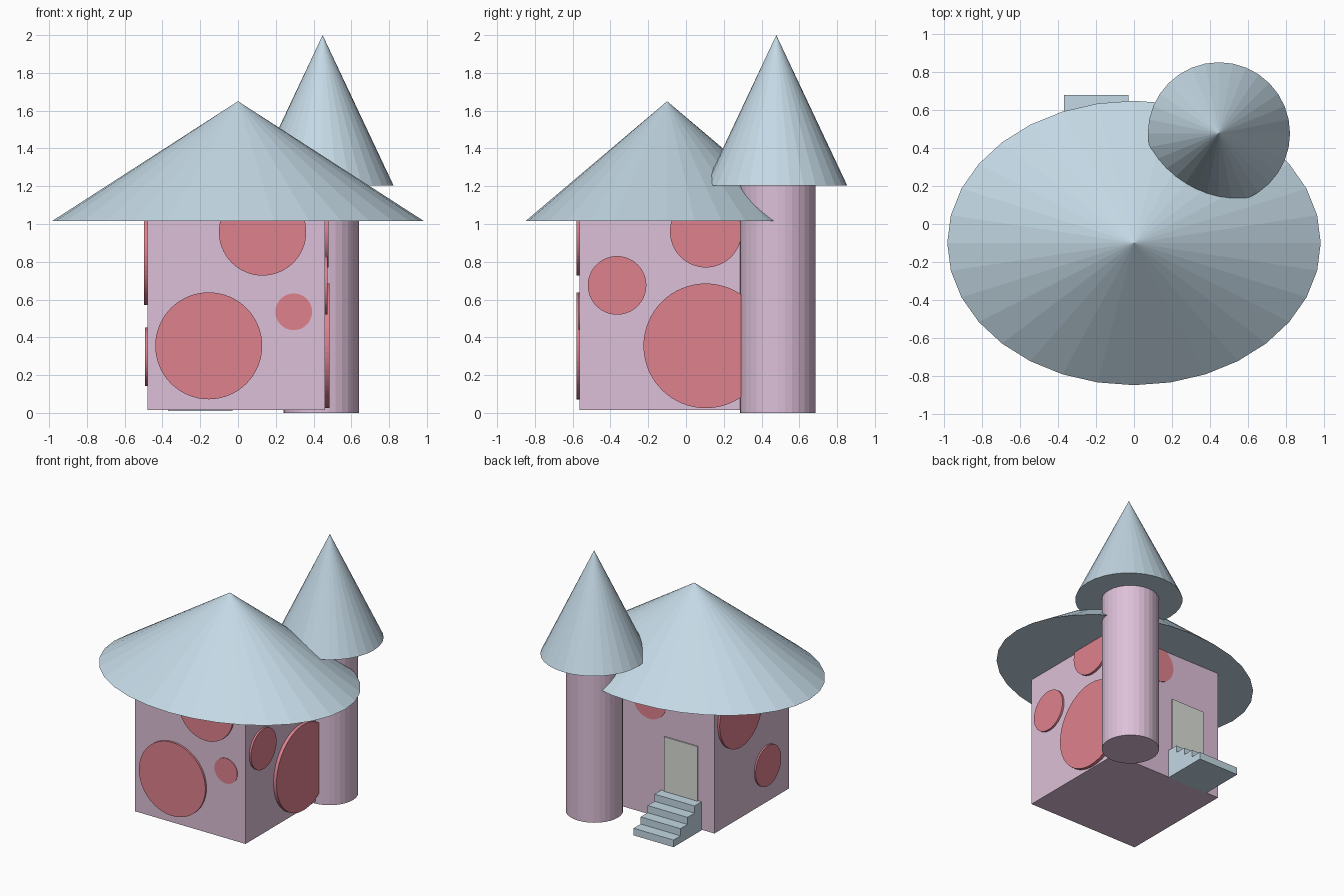
import bpy
import bmesh
from math import pi
from mathutils import Matrix, Vector

cube = bpy.data.objects.get("Cube")
if cube:
    bpy.data.objects.remove(cube, do_unlink=True)


def material(name, rgb):
    mat = bpy.data.materials.new(name)
    mat.use_nodes = True
    mat.diffuse_color = (*rgb, 1)
    mat.node_tree.nodes["Principled BSDF"].inputs["Base Color"].default_value = (*rgb, 1)
    return mat


PINK = material("wall pink", (0.73, 0.53, 0.69))
RED = material("spot red", (0.73, 0.22, 0.27))
BLUE = material("roof blue", (0.55, 0.69, 0.78))
GREY = material("door grey", (0.71, 0.73, 0.69))


def finish(name, bm, mat):
    bmesh.ops.recalc_face_normals(bm, faces=bm.faces)
    mesh = bpy.data.meshes.new(name)
    bm.to_mesh(mesh)
    bm.free()
    mesh.materials.append(mat)
    obj = bpy.data.objects.new(name, mesh)
    bpy.context.collection.objects.link(obj)
    return obj


def box(name, low, high, mat):
    low, high = Vector(low), Vector(high)
    bm = bmesh.new()
    bmesh.ops.create_cube(bm, size=1, matrix=Matrix.Translation((low + high) / 2)
                          @ Matrix.Diagonal((*(high - low), 1)))
    return finish(name, bm, mat)


def cone(name, centre, radii, bottom, top, mat, taper=0.0):
    """Upright cone, or a cylinder when taper is 1."""
    bm = bmesh.new()
    bmesh.ops.create_cone(bm, cap_ends=True, segments=32, radius1=1, radius2=taper, depth=1)
    bmesh.ops.remove_doubles(bm, verts=bm.verts, dist=0.0001)
    # start the ring at the front and back points
    place = Matrix.Translation((*centre, (bottom + top) / 2))
    bm.transform(place @ Matrix.Diagonal((*radii, top - bottom, 1)))
    return finish(name, bm, mat)


# House body, tower and pointed roofs
LEFT, RIGHT, FRONT, BACK = 0.46, -0.48, -0.565, 0.34
box("house_walls", (RIGHT, FRONT, 0.015), (LEFT, BACK, 1.1), PINK)
cone("house_roof", (0, -0.1), (0.985, 0.75), 1.015, 1.65, BLUE)
cone("tower_wall", (0.44, 0.485), (0.2, 0.2), 0, 1.22, PINK, taper=1)
cone("tower_roof", (0.448, 0.478), (0.375, 0.375), 1.205, 2, BLUE)


# Round raised spots on the walls
def spot(name, side, along, z, radius, proud):
    turn, origin = {
        "front": (Matrix.Rotation(pi / 2, 4, "X"), (along, FRONT, z)),
        "back": (Matrix.Rotation(-pi / 2, 4, "X"), (along, BACK, z)),
        "left": (Matrix.Rotation(pi / 2, 4, "Y"), (LEFT, along, z)),
        "right": (Matrix.Rotation(-pi / 2, 4, "Y"), (RIGHT, along, z)),
    }[side]
    bm = bmesh.new()
    bmesh.ops.create_cone(bm, cap_ends=True, segments=64, radius1=radius,
                          radius2=radius, depth=2 * proud)
    bm.transform(Matrix.Translation(origin) @ turn)
    finish(name, bm, RED)


spot("front_spot_large", "front", -0.155, 0.355, 0.283, 0.015)
spot("front_spot_upper", "front", 0.13, 0.958, 0.231, 0.015)
spot("front_spot_small", "front", 0.295, 0.535, 0.097, 0.004)
spot("left_spot_large", "left", 0.105, 0.355, 0.33, 0.025)
spot("left_spot_middle", "left", -0.365, 0.675, 0.155, 0.015)
spot("left_spot_upper", "left", 0.105, 0.96, 0.19, 0.018)
spot("right_spot_upper", "right", 0.04, 0.83, 0.26, 0.017)
spot("right_spot_lower", "right", -0.3, 0.297, 0.155, 0.012)
spot("back_spot", "back", 0.07, 0.893, 0.14, 0.004)

# Back door
box("back_door", (-0.342, BACK - 0.01, 0.2), (-0.057, BACK + 0.009, 0.65), GREY)

# Four solid steps extruded from one stair profile
STEPS, TREAD, RISE, FOOT = 4, 0.085, 0.055, 0.01
profile = [(BACK, FOOT)]
for i in range(STEPS):
    height = FOOT + (STEPS - i) * RISE
    profile += [(BACK + i * TREAD, height), (BACK + (i + 1) * TREAD, height)]
profile.append((BACK + STEPS * TREAD, FOOT))
bm = bmesh.new()
side = bm.faces.new([bm.verts.new((-0.37, y, z)) for y, z in profile])
grown = bmesh.ops.extrude_face_region(bm, geom=[side])["geom"]
bmesh.ops.translate(bm, vec=(0.34, 0, 0),
                    verts=[v for v in grown if isinstance(v, bmesh.types.BMVert)])
finish("back_steps", bm, BLUE)
